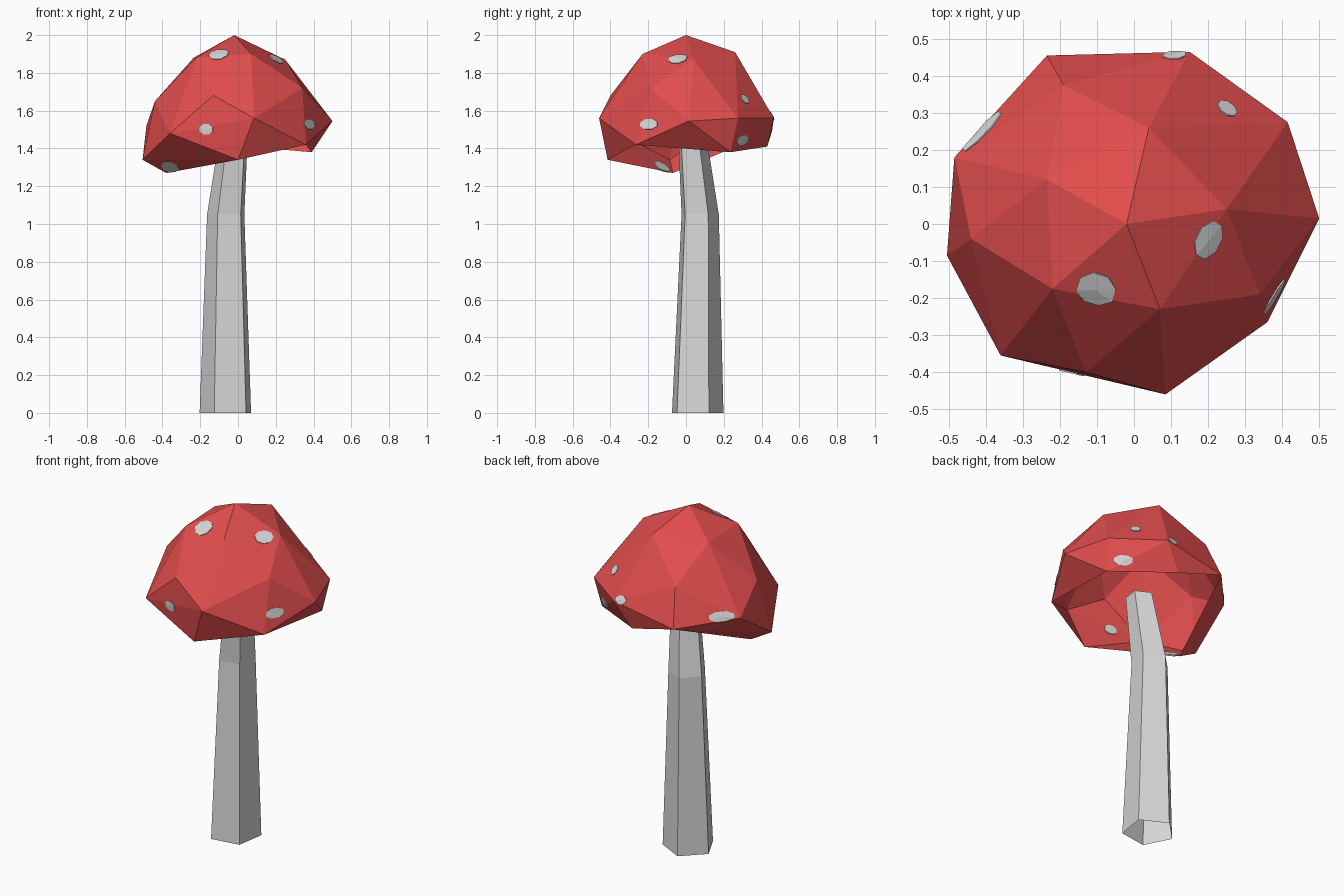
import bpy, bmesh, math
from mathutils import Vector
from mathutils.bvhtree import BVHTree

if "Cube" in bpy.data.objects:
    bpy.data.objects.remove(bpy.data.objects["Cube"])


def material(name, rgb):
    m = bpy.data.materials.new(name)
    m.diffuse_color = (*rgb, 1)
    m.use_nodes = True
    m.node_tree.nodes["Principled BSDF"].inputs["Base Color"].default_value = m.diffuse_color
    return m


def finish(bm, name, mat):
    me = bpy.data.meshes.new(name)
    bm.to_mesh(me)
    me.materials.append(mat)
    ob = bpy.data.objects.new(name, me)
    bpy.context.collection.objects.link(ob)
    return ob


red = material("cap red", (0.77, 0.075, 0.075))
white = material("stem white", (0.69, 0.69, 0.69))

# Cap: faceted dome wrapped around rings of points, open underneath
crown = [(-0.02, 0, 2.0), (0.04, 0.26, 1.91), (0.25, 0.04, 1.87), (0.07, -0.23, 1.9),
         (-0.22, -0.175, 1.88), (-0.235, 0.12, 1.88)]
belt = [(0.15, 0.465, 1.56), (0.415, 0.275, 1.56), (0.5, 0.015, 1.545), (0.34, -0.19, 1.72),
        (0.085, -0.46, 1.56), (-0.13, -0.4, 1.68), (-0.36, -0.355, 1.48), (-0.44, -0.04, 1.65),
        (-0.485, 0.18, 1.52), (-0.19, 0.375, 1.7), (-0.505, -0.085, 1.34)]
rim = [(0.39, 0.235, 1.38), (0.36, -0.265, 1.42), (0, -0.415, 1.34),
       (-0.38, -0.07, 1.27), (-0.235, 0.455, 1.49), (0.05, 0.43, 1.41)]
cap = bmesh.new()
for p in crown + belt:
    cap.verts.new(p)
rim_verts = {cap.verts.new(p) for p in rim}
bmesh.ops.convex_hull(cap, input=cap.verts[:])
under = [f for f in cap.faces if all(v in rim_verts for v in f.verts)]
bmesh.ops.delete(cap, geom=under, context='FACES')
bmesh.ops.delete(cap, geom=[v for v in cap.verts if not v.link_faces], context='VERTS')
bmesh.ops.recalc_face_normals(cap, faces=cap.faces[:])
if max(cap.faces, key=lambda f: f.calc_center_median().z).normal.z < 0:
    bmesh.ops.reverse_faces(cap, faces=cap.faces[:])
cap.normal_update()
surface = BVHTree.FromBMesh(cap)
finish(cap, "cap", red)

# Spots: thin plates hugging the cap, showing on both sides of the shell
# (position, half width, half height)
spots = [((-0.1, -0.17, 1.885), 0.055, 0.052), ((0.205, -0.045, 1.88), 0.055, 0.042),
         ((-0.17, -0.41, 1.5), 0.038, 0.03), ((0.385, -0.2, 1.53), 0.056, 0.03),
         ((-0.36, -0.13, 1.3), 0.055, 0.045), ((0.25, 0.31, 1.66), 0.03, 0.03),
         ((0.32, 0.29, 1.445), 0.055, 0.03), ((0.11, 0.445, 1.57), 0.033, 0.025),
         ((-0.41, 0.25, 1.535), 0.075, 0.03)]
bm = bmesh.new()
SIDES, HALF = 8, 0.004
for pos, w, h in spots:
    c, n, _, _ = surface.find_nearest(Vector(pos))
    u = Vector((0, 0, 1)).cross(n).normalized()
    t = n.cross(u)
    hits = [(c, n)]
    for i in range(SIDES):
        a = 2 * math.pi * (i + 0.5) / SIDES
        q, m, _, _ = surface.find_nearest(c + u * w * math.cos(a) + t * h * math.sin(a))
        hits.append((q, m))
    top = [bm.verts.new(q + m * HALF) for q, m in hits]
    low = [bm.verts.new(q - m * HALF) for q, m in hits]
    for i in range(1, SIDES + 1):
        j = i % SIDES + 1
        bm.faces.new((top[0], top[i], top[j]))
        bm.faces.new((low[0], low[j], low[i]))
        bm.faces.new((top[i], low[i], low[j], top[j]))
finish(bm, "cap_spots", white)

# Stem: bent five-sided open tube; (centre x, y, z, radius)
bm = bmesh.new()
rings = []
for x, y, z, r in [(-0.06, 0.055, 0, 0.145), (-0.06, 0.07, 1.05, 0.105), (-0.02, 0.03, 1.46, 0.08)]:
    angles = [math.radians(27 + 72 * k) for k in range(5)]
    rings.append([bm.verts.new((x + r * math.cos(a), y + r * math.sin(a), z)) for a in angles])
for a, b in zip(rings, rings[1:]):
    for k in range(5):
        j = (k + 1) % 5
        bm.faces.new((a[k], a[j], b[j], b[k]))
finish(bm, "stem", white)
